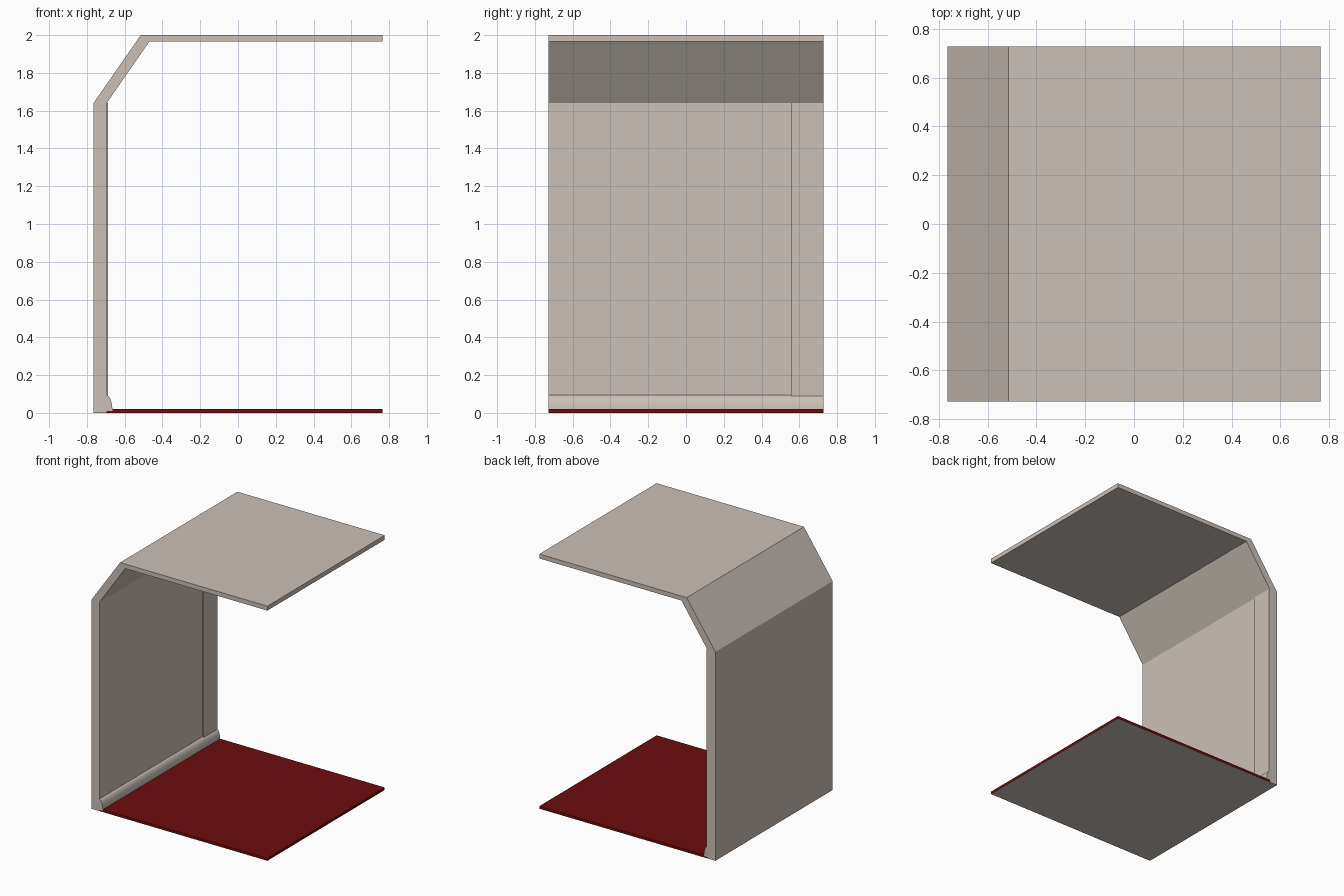
import bpy, bmesh

if "Cube" in bpy.data.objects:
    bpy.data.objects.remove(bpy.data.objects["Cube"])

HALF_Y = 0.728


def material(name, rgb):
    m = bpy.data.materials.new(name)
    m.diffuse_color = (*rgb, 1)
    m.use_nodes = True
    m.node_tree.nodes["Principled BSDF"].inputs["Base Color"].default_value = m.diffuse_color
    return m


beige = material("warm beige", (0.60, 0.53, 0.475))
red = material("dark red", (0.155, 0.004, 0.004))


def extrude_profile(name, points, mats, y0=-HALF_Y, y1=HALF_Y):
    """Extrude an x-z outline along y."""
    bm = bmesh.new()
    face = bm.faces.new([bm.verts.new((x, y0, z)) for x, z in points])
    new = bmesh.ops.extrude_face_region(bm, geom=[face])["geom"]
    verts = [v for v in new if isinstance(v, bmesh.types.BMVert)]
    bmesh.ops.translate(bm, verts=verts, vec=(0, y1 - y0, 0))
    bmesh.ops.recalc_face_normals(bm, faces=bm.faces[:])
    mesh = bpy.data.meshes.new(name)
    bm.to_mesh(mesh)
    bm.free()
    ob = bpy.data.objects.new(name, mesh)
    bpy.context.collection.objects.link(ob)
    for m in mats:
        mesh.materials.append(m)
    return ob


# Wall, sloped panel and ceiling as one bent shell
extrude_profile("wall_and_ceiling", [
    (-0.765, 0), (-0.765, 1.64), (-0.515, 2.0), (0.765, 2.0),
    (0.765, 1.965), (-0.47, 1.965), (-0.695, 1.64), (-0.695, 0)], [beige])

# Slightly raised strip at the rear end of the wall
extrude_profile("wall_strip", [
    (-0.70, 0.01), (-0.70, 1.64), (-0.687, 1.64), (-0.687, 0.01)],
    [beige], 0.555, HALF_Y)

# Rounded skirting along the foot of the wall
skirting = extrude_profile("skirting", [
    (-0.70, 0.01), (-0.70, 0.096), (-0.693, 0.094), (-0.684, 0.087),
    (-0.676, 0.075), (-0.671, 0.06), (-0.667, 0.04), (-0.664, 0.01)], [beige])
bpy.context.view_layer.objects.active = skirting
skirting.select_set(True)
bpy.ops.object.shade_smooth_by_angle(angle=0.7)

# Red floor with a beige underside
floor = extrude_profile("floor", [
    (-0.695, 0), (-0.695, 0.02), (0.765, 0.02), (0.765, 0)], [red, beige])
for p in floor.data.polygons:
    p.material_index = 1 if p.normal.z < -0.5 else 0
